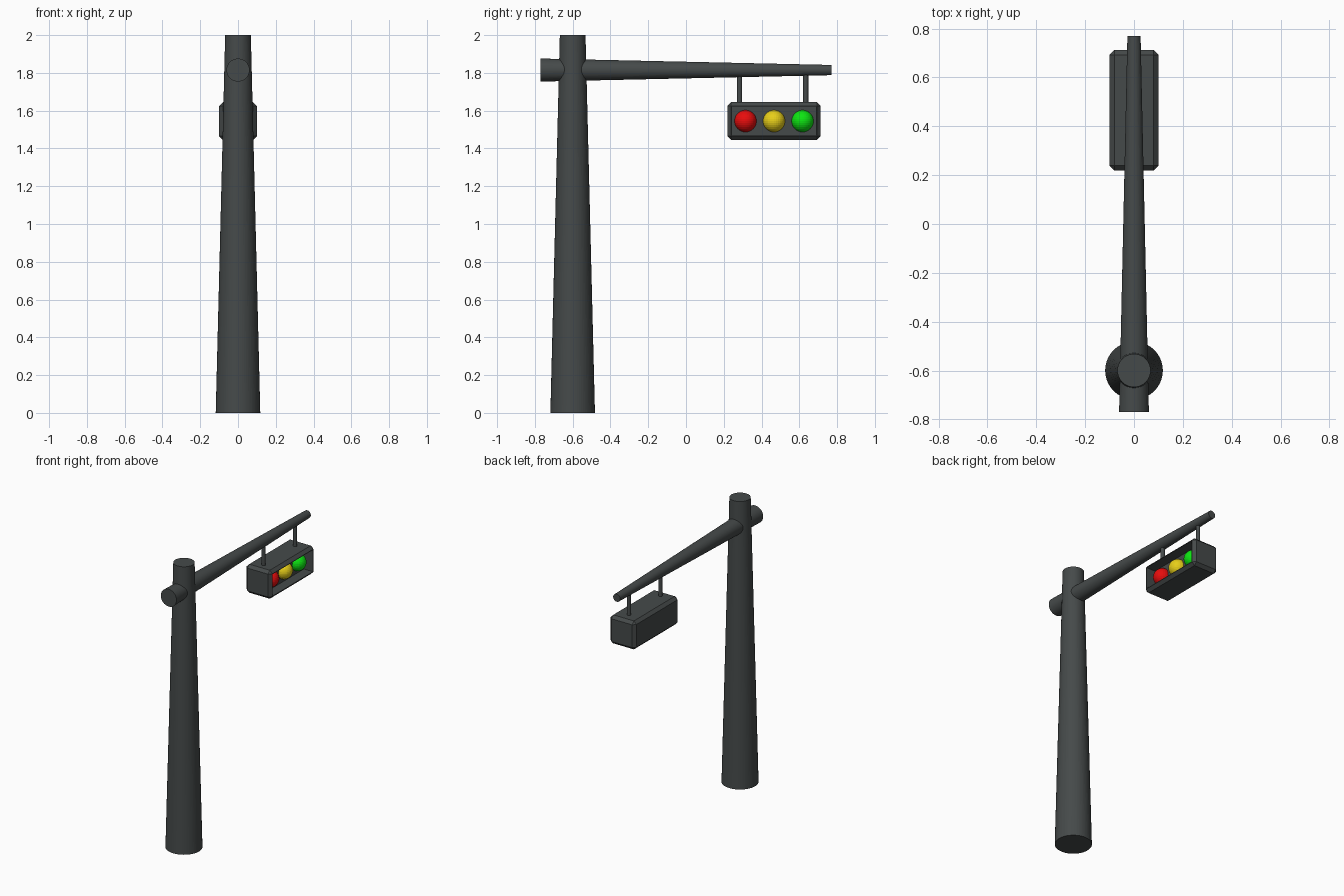
import bpy, bmesh, math
from mathutils import Matrix, Vector

if "Cube" in bpy.data.objects:
    bpy.data.objects.remove(bpy.data.objects["Cube"])


def material(name, rgb):
    m = bpy.data.materials.new(name)
    m.diffuse_color = (*rgb, 1)
    m.use_nodes = True
    m.node_tree.nodes["Principled BSDF"].inputs["Base Color"].default_value = m.diffuse_color
    return m


METAL = material("dark grey metal", (0.06, 0.068, 0.068))
RED = material("red lens", (0.8, 0.004, 0.004))
YELLOW = material("yellow lens", (0.8, 0.62, 0.01))
GREEN = material("green lens", (0.004, 0.78, 0.006))


def add_object(name, bm, mat):
    mesh = bpy.data.meshes.new(name)
    bm.to_mesh(mesh)
    bm.free()
    mesh.materials.append(mat)
    ob = bpy.data.objects.new(name, mesh)
    bpy.context.collection.objects.link(ob)
    return ob


def tapered_rod(name, start, end, r1, r2, sides):
    a, b = Vector(start), Vector(end)
    turn = (b - a).to_track_quat('Z', 'Y').to_matrix().to_4x4()
    bm = bmesh.new()
    bmesh.ops.create_cone(bm, cap_ends=True, segments=sides, radius1=r1,
                          radius2=r2, depth=(b - a).length,
                          matrix=Matrix.Translation((a + b) / 2) @ turn)
    return add_object(name, bm, METAL)


ARM_Z = 1.815
BOX_Y, BOX_Z = 0.466, 1.545

# Pole and cross arm
tapered_rod("pole", (0, -0.6, 0), (0, -0.6, 2), 0.118, 0.068, 64)
tapered_rod("arm", (0, -0.77, ARM_Z), (0, 0.77, ARM_Z), 0.061, 0.027, 64)

# Hangers between arm and lamp box
for name, y in (("inner_hanger", 0.284), ("outer_hanger", 0.634)):
    tapered_rod(name, (0, y, BOX_Z + 0.08), (0, y, ARM_Z), 0.0135, 0.0135, 32)

# Lamp box: chamfered block with a recess on the +x side
bm = bmesh.new()
bmesh.ops.create_cube(bm, size=1, matrix=Matrix.Translation((0, BOX_Y, BOX_Z))
                      @ Matrix.Diagonal((0.2, 0.494, 0.2, 1)))
bmesh.ops.bevel(bm, geom=bm.edges[:], offset=0.02, segments=1,
                affect='EDGES', profile=0.5)
bm.normal_update()
front = max(bm.faces, key=lambda f: f.normal.x * f.calc_area())
bmesh.ops.inset_region(bm, faces=[front], thickness=0.005)
walls = bmesh.ops.extrude_discrete_faces(bm, faces=[front])
bmesh.ops.translate(bm, verts=walls["faces"][0].verts, vec=(-0.07, 0, 0))
bmesh.ops.recalc_face_normals(bm, faces=bm.faces[:])
add_object("lamp_box", bm, METAL)

# Three lenses seated in the recess floor
for i, (name, mat) in enumerate((("red_lens", RED), ("yellow_lens", YELLOW),
                                 ("green_lens", GREEN))):
    bm = bmesh.new()
    centre = (0.03, BOX_Y + (i - 1) * 0.151, BOX_Z)
    bmesh.ops.create_uvsphere(bm, u_segments=32, v_segments=16, radius=0.058,
                              matrix=Matrix.Translation(centre))
    add_object(name, bm, mat)
